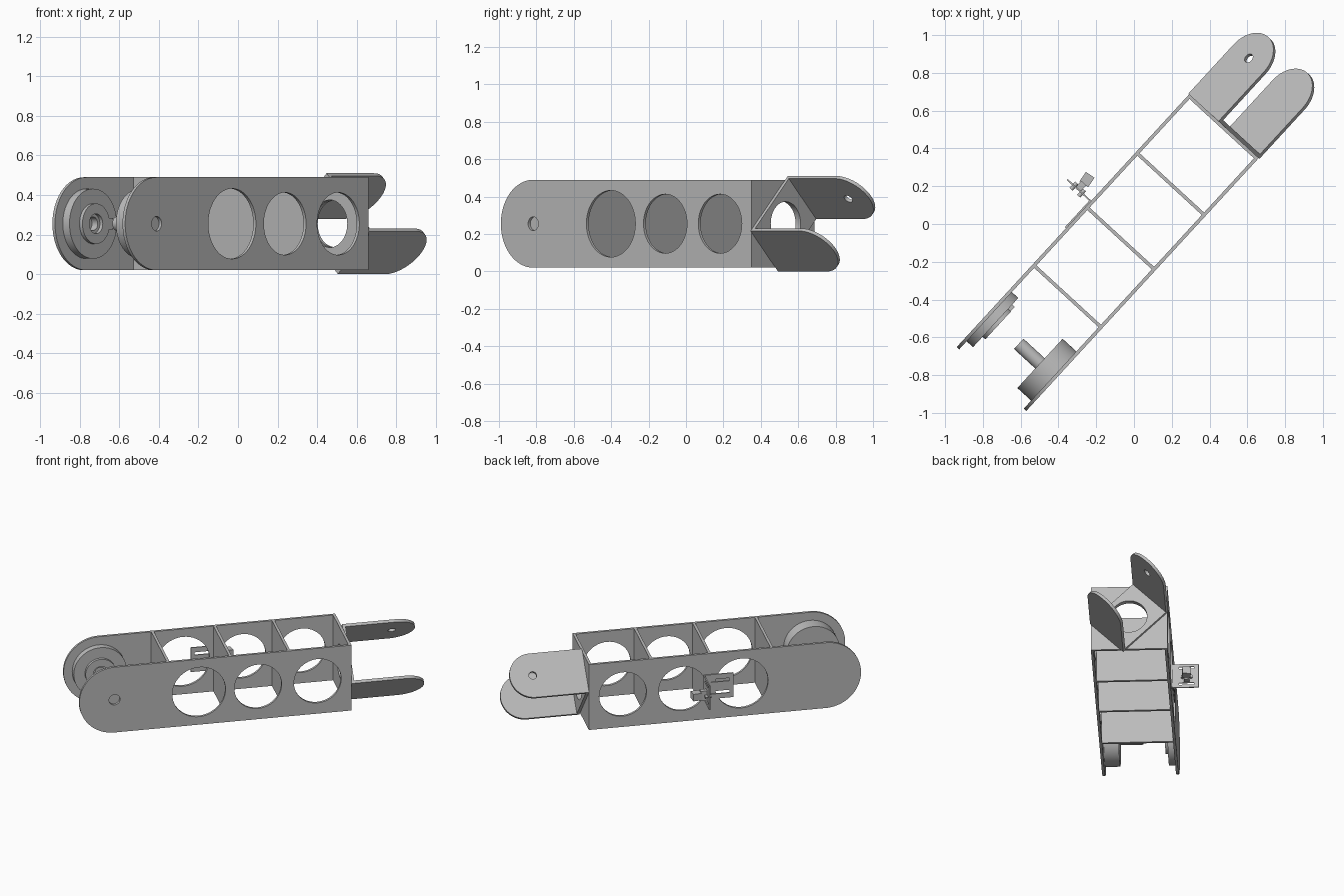
import bpy, bmesh
from math import pi, sin, cos, radians
from mathutils import Matrix, Vector

cube = bpy.data.objects.get("Cube")
if cube:
    bpy.data.objects.remove(cube)

grey = bpy.data.materials.new("light_grey")
grey.use_nodes = True
grey.diffuse_color = (0.5, 0.5, 0.5, 1)
grey.node_tree.nodes["Principled BSDF"].inputs["Base Color"].default_value = (0.5, 0.5, 0.5, 1)

# The arm is built along x, then turned to its diagonal heading
HEADING = Matrix.Rotation(radians(47.4), 4, 'Z')
MID = 0.255          # height of the centre line
HALF = 0.25          # half width of the frame
THICK = 0.018
END = 0.704          # far end of the frame
PIVOT = -0.88        # centre of the rounded near end


def finish(name, bm):
    bmesh.ops.remove_doubles(bm, verts=bm.verts, dist=0.0002)
    bmesh.ops.recalc_face_normals(bm, faces=bm.faces)
    bm.transform(HEADING)
    mesh = bpy.data.meshes.new(name)
    bm.to_mesh(mesh)
    bm.free()
    mesh.materials.clear()
    mesh.materials.append(grey)
    mesh.shade_smooth()
    mesh.set_sharp_from_angle(angle=radians(30))
    ob = bpy.data.objects.new(name, mesh)
    bpy.context.collection.objects.link(ob)
    return ob


def frame(ex, ey, ez, origin):
    m = Matrix((ex, ey, ez)).transposed().to_4x4()
    m.translation = Vector(origin)
    return m


def side_frame(v):
    return frame((1, 0, 0), (0, 0, 1), (0, -1, 0), (0, v, MID))


def cross_frame(u):
    return frame((0, 1, 0), (0, 0, 1), (1, 0, 0), (u, 0, MID))


def arc(x, y, r, start=0, sweep=2 * pi, n=48):
    return [(x + r * cos(start + sweep * i / n), y + r * sin(start + sweep * i / n))
            for i in range(n if sweep == 2 * pi else n + 1)]


def rect(x0, x1, y0, y1):
    return [(x0, y0), (x1, y0), (x1, y1), (x0, y1)]


def plate(name, loops, thick, matrix):
    """Flat plate: first loop is the outline, the others are holes."""
    curve = bpy.data.curves.new(name, 'CURVE')
    curve.dimensions = '2D'
    curve.fill_mode = 'BOTH'
    curve.extrude = thick / 2
    for pts in loops:
        s = curve.splines.new('POLY')
        s.points.add(len(pts) - 1)
        for p, (x, y) in zip(s.points, pts):
            p.co = (x, y, 0, 1)
        s.use_cyclic_u = True
    temp = bpy.data.objects.new(name + "_outline", curve)
    mesh = bpy.data.meshes.new_from_object(temp)
    bm = bmesh.new()
    bm.from_mesh(mesh)
    bpy.data.objects.remove(temp)
    bpy.data.curves.remove(curve)
    bpy.data.meshes.remove(mesh)
    bm.transform(matrix)
    return finish(name, bm)


def turned(name, profile, centre, axis=(0, 1, 0)):
    """Round part: (radius, offset along axis) profile spun about the axis."""
    bm = bmesh.new()
    vs = [bm.verts.new((r, v, 0)) for r, v in profile]
    es = [bm.edges.new(pair) for pair in zip(vs, vs[1:])]
    bmesh.ops.spin(bm, geom=vs + es, cent=(0, 0, 0), axis=(0, 1, 0),
                   angle=2 * pi, steps=64, use_merge=True)
    bm.transform(Vector((0, 1, 0)).rotation_difference(Vector(axis)).to_matrix().to_4x4())
    bm.transform(Matrix.Translation(centre))
    return finish(name, bm)


def box(name, lo, hi, turn=0):
    bm = bmesh.new()
    lo, hi = Vector(lo), Vector(hi)
    bmesh.ops.create_cube(bm, size=1)
    bm.transform(Matrix.Translation((lo + hi) / 2) @ Matrix.Rotation(turn, 4, 'Z')
                 @ Matrix.Diagonal((*(hi - lo), 1)))
    return finish(name, bm)


# Long side plates with one rounded end and three lightening holes
H = 0.235
outline = arc(PIVOT, 0, H, pi / 2, pi) + [(END, -H), (END, H)]
windows = [arc(-0.316, 0, 0.178), arc(0.079, 0, 0.158), arc(0.477, 0, 0.158)]
plate("right_side_plate", [outline] + windows + [arc(PIVOT, 0, 0.037)],
      THICK, side_frame(-HALF + THICK / 2))
plate("left_side_plate", [outline] + windows, THICK, side_frame(HALF - THICK / 2))

# Cross plates tying the sides together
inner = HALF - THICK
for i, u in enumerate((-0.52, -0.104, 0.287)):
    plate(f"cross_plate_{i + 1}", [rect(-inner, inner, -H, H)], THICK, cross_frame(u))
plate("end_plate", [rect(-inner, inner, -H, H), arc(0, 0, 0.12)],
      THICK, cross_frame(END - THICK / 2))

# Fork turned 45 degrees: base with hole and two rounded prongs
A, B, T, D = 0.208, 0.153, 0.02, 0.7071
across, out = Vector((0, D, -D)), Vector((0, D, D))
centre = Vector((0, 0, MID))
plate("fork_base", [rect(-B, B, -A, A), arc(0, 0, 0.118)], T,
      frame(across, out, (-1, 0, 0), centre + Vector((END + T / 2, 0, 0))))
TIP = 1.057
prong = [(END, -B)] + arc(TIP, 0, B, -pi / 2, pi) + [(END, B)]
for name, side in (("upper_prong", 1), ("lower_prong", -1)):
    holes = [arc(TIP, 0, 0.026, n=24)] if side > 0 else []
    plate(name, [prong] + holes, T,
          frame((1, 0, 0), across, -out, centre + out * side * (A - T / 2)))

# Right drum with its shaft
hub = (PIVOT, 0, MID)
turned("right_drum_and_shaft",
       [(0, -inner), (0.177, -inner), (0.177, -0.133), (0.037, -0.133),
        (0.037, 0.02), (0, 0.02)], hub)

# Left drum with a stepped, bored boss and a small key tab
turned("left_drum_and_boss",
       [(0, inner), (0.177, inner), (0.177, 0.186), (0.102, 0.186), (0.102, 0.166),
        (0.05, 0.166), (0.05, 0.186), (0.034, 0.186), (0.034, 0.225), (0, 0.225)], hub)
box("boss_tab", (-0.79, 0.168, 0.225), (-0.75, 0.188, 0.285))

# Sensor bracket on the outside of the left plate
LOW, HIGH = -0.09, 0.085
plate("bracket_foot", [rect(-0.26, -0.062, LOW, HIGH), rect(-0.235, -0.11, 0.03, 0.05),
                       rect(-0.235, -0.11, -0.055, -0.035)],
      0.008, side_frame(HALF + 0.004))
plate("bracket_flange", [rect(HALF, 0.42, LOW, HIGH), rect(0.29, 0.39, 0.05, 0.065),
                         rect(0.29, 0.39, -0.07, -0.055)],
      0.008, cross_frame(-0.066))
box("sensor_mount", (-0.062, 0.325, 0.205), (-0.02, 0.36, 0.275))
box("sensor_body", (-0.025, 0.315, 0.215), (0.035, 0.37, 0.265), radians(8))
for i, v in enumerate((0.315, 0.37)):
    turned(f"sensor_screw_{i + 1}", [(0, -0.09), (0.011, -0.09), (0.011, -0.045), (0, -0.045)],
           (0, v, 0.24), (1, 0, 0))
